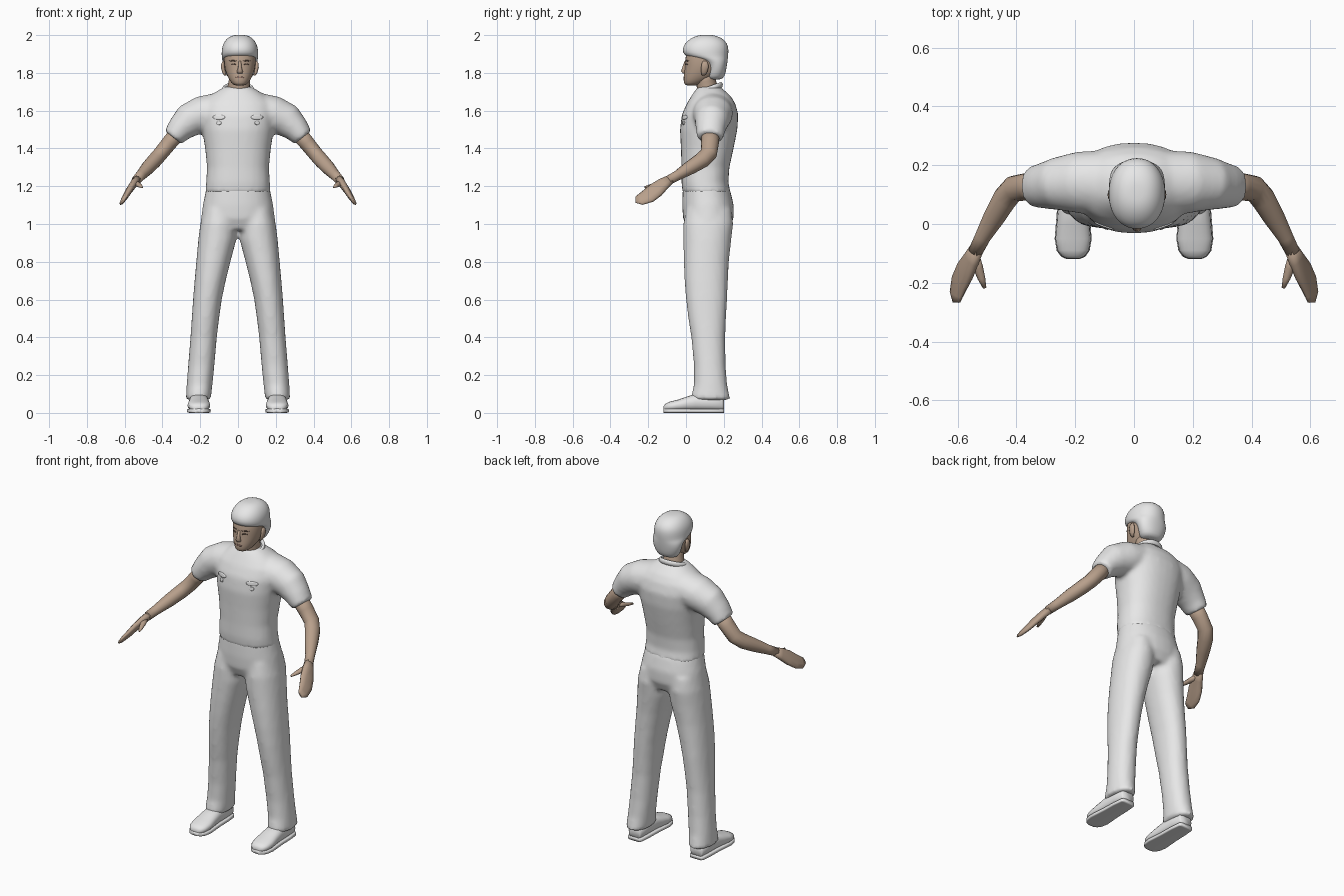
import bpy, bmesh, math
from mathutils import Vector

if "Cube" in bpy.data.objects:
    bpy.data.objects.remove(bpy.data.objects["Cube"])

X, Y, Z = Vector((1, 0, 0)), Vector((0, 1, 0)), Vector((0, 0, 1))


def material(name, rgb):
    m = bpy.data.materials.new(name)
    m.diffuse_color = (*rgb, 1)
    m.use_nodes = True
    m.node_tree.nodes["Principled BSDF"].inputs["Base Color"].default_value = m.diffuse_color
    return m


CLOTH = material("light_grey", (0.8, 0.8, 0.8))
SKIN = material("tan_skin", (0.48, 0.35, 0.26))
DARK = material("dark_brown", (0.12, 0.08, 0.06))
LIP = material("lip_brown", (0.32, 0.19, 0.15))


def loft(bm, rings, hint=X, axis=None, n=20, p=2.0):
    """Closed skin over superelliptic rings (centre, half_a, half_b)."""
    loops = []
    cs = [Vector(r[0]) for r in rings]
    for i, (c, a, b) in enumerate(rings):
        t = axis or (cs[min(i + 1, len(cs) - 1)] - cs[max(i - 1, 0)]).normalized()
        u = (hint - t * hint.dot(t)).normalized()
        v = t.cross(u)
        loop = []
        for k in range(n):
            ca, sa = math.cos(math.tau * k / n), math.sin(math.tau * k / n)
            e = 2 / p
            loop.append(bm.verts.new(cs[i] + u * a * math.copysign(abs(ca) ** e, ca)
                                     + v * b * math.copysign(abs(sa) ** e, sa)))
        loops.append(loop)
    for l0, l1 in zip(loops, loops[1:]):
        for k in range(n):
            bm.faces.new((l0[k], l0[(k + 1) % n], l1[(k + 1) % n], l1[k]))
    bm.faces.new(loops[0][::-1])
    bm.faces.new(loops[-1])


def level(z, x0, x1, y0, y1):
    """Horizontal ring from its bounds."""
    return ((x0 + x1) / 2, (y0 + y1) / 2, z), abs(x1 - x0) / 2, (y1 - y0) / 2


def finish(name, bm, mat, subsurf=0, remesh=0):
    bmesh.ops.recalc_face_normals(bm, faces=bm.faces)
    me = bpy.data.meshes.new(name)
    for f in bm.faces:
        f.smooth = True
    bm.to_mesh(me)
    bm.free()
    me.materials.append(mat)
    ob = bpy.data.objects.new(name, me)
    bpy.context.collection.objects.link(ob)
    if remesh:
        r = ob.modifiers.new("merge", 'REMESH')
        r.mode, r.voxel_size, r.use_smooth_shade = 'VOXEL', remesh, True
        s = ob.modifiers.new("soften", 'SMOOTH')
        s.factor, s.iterations = 0.5, 5
    if subsurf:
        ob.modifiers.new("round", 'SUBSURF').levels = subsurf
        ob.modifiers["round"].render_levels = subsurf
    return ob


def plate(name, target, x, z, w, h, mat, thick=0.005):
    """Thin rounded plate wrapped onto the front of a part."""
    bm = bmesh.new()
    bmesh.ops.create_grid(bm, x_segments=6, y_segments=4, size=1)
    for v in bm.verts:
        gx, gy = v.co.x, v.co.y
        v.co = Vector((x + gx * w * (1 - 0.25 * gy * gy), -0.2, z + gy * h * (1 - 0.25 * gx * gx)))
    ob = finish(name, bm, mat)
    s = ob.modifiers.new("wrap", 'SHRINKWRAP')
    s.target, s.wrap_method = target, 'PROJECT'
    s.use_project_y, s.use_positive_direction = True, True
    t = ob.modifiers.new("thickness", 'SOLIDIFY')
    t.thickness, t.offset = thick, 0


# Shirt: torso and two short sleeves merged
bm = bmesh.new()
torso = [(1.165, .173, -.018, .236), (1.22, .169, -.024, .224), (1.3, .164, -.024, .23),
         (1.4, .174, -.027, .252), (1.5, .19, -.032, .272), (1.58, .2, -.022, .277),
         (1.64, .19, .005, .26), (1.68, .145, .03, .235), (1.71, .1, .05, .2), (1.728, .07, .065, .18)]
loft(bm, [level(z, -r, r, a, b) for z, r, a, b in torso], axis=Z, n=32, p=2.3)
for s in (-1, 1):
    loft(bm, [((s * .08, .14, 1.605), .11, .095), ((s * .19, .142, 1.58), .105, .098),
              ((s * .262, .137, 1.547), .09, .09), ((s * .31, .13, 1.5), .078, .07),
              ((s * .345, .127, 1.457), .07, .056)], hint=Y, n=24)
shirt = finish("shirt", bm, CLOTH, remesh=0.013)

# Trousers: hips and two slightly flared legs merged
bm = bmesh.new()
hips = [(1.23, .16, -.014, .212), (1.17, .172, -.018, .236), (1.1, .186, -.02, .253),
        (1.03, .196, -.016, .252), (.97, .19, .01, .225)]
loft(bm, [level(z, -r, r, a, b) for z, r, a, b in hips], axis=Z, n=32, p=2.2)
leg = [(1.08, .02, .18, .0, .24), (1.0, .006, .2, -.014, .25), (.92, .008, .21, -.014, .24),
       (.8, .04, .221, -.012, .227), (.7, .065, .23, -.008, .222), (.6, .086, .238, .0, .218),
       (.5, .1, .245, .012, .212), (.4, .112, .252, .028, .207), (.25, .125, .264, .042, .21),
       (.15, .135, .272, .042, .218), (.09, .142, .275, .028, .23), (.068, .145, .276, .03, .238)]
for s in (-1, 1):
    loft(bm, [level(z, s * x0, s * x1, a, b) for z, x0, x1, a, b in leg], axis=Z, n=28, p=2.15)
finish("trousers", bm, CLOTH, remesh=0.013)

# Shoes with soles
shoe = [(.2, .036, .075), (.19, .044, .09), (.13, .05, .1), (.05, .052, .1), (.0, .056, .085),
        (-.05, .06, .068), (-.09, .053, .058), (-.11, .038, .048), (-.118, .02, .036)]
for s, side in ((-1, "left"), (1, "right")):
    bm = bmesh.new()
    loft(bm, [((s * .207, y, .01 + h / 2 - .005), w, h / 2 - .005) for y, w, h in shoe],
         axis=-Y, p=2.4)
    finish(side + "_shoe", bm, CLOTH)
    bm = bmesh.new()
    loft(bm, [((s * .207, y * 1.01, .011), w + .003, .011) for y, w, h in shoe], axis=-Y, p=6)
    finish(side + "_sole", bm, CLOTH)

# Bare arms, flat hands and thumbs
for s, side in ((-1, "left"), (1, "right")):
    bm = bmesh.new()
    loft(bm, [((s * .31, .13, 1.495), .05, .045), ((s * .365, .127, 1.428), .047, .042),
              ((s * .41, .12, 1.372), .045, .04), ((s * .44, .085, 1.338), .044, .04),
              ((s * .475, .025, 1.3), .038, .037), ((s * .515, -.045, 1.257), .027, .028),
              ((s * .54, -.095, 1.23), .025, .025)], hint=Y, n=14)
    finish(side + "_arm", bm, SKIN)
    bm = bmesh.new()
    flat = Vector((s * .52, -.1, -.8))
    loft(bm, [((s * .533, -.08, 1.238), .024, .022), ((s * .553, -.12, 1.212), .036, .02),
              ((s * .575, -.16, 1.18), .046, .018), ((s * .594, -.2, 1.148), .045, .015),
              ((s * .605, -.24, 1.13), .036, .011), ((s * .604, -.267, 1.128), .02, .007)],
         hint=flat, n=10, p=2.5)
    finish(side + "_hand", bm, SKIN)
    bm = bmesh.new()
    loft(bm, [((s * .545, -.11, 1.22), .02, .015), ((s * .53, -.15, 1.21), .017, .013),
              ((s * .519, -.185, 1.202), .013, .01), ((s * .508, -.218, 1.195), .006, .005)], n=8)
    finish(side + "_thumb", bm, SKIN)

# Neck and collar
bm = bmesh.new()
loft(bm, [((0, .125, 1.66), .066, .06), ((.002, .115, 1.71), .06, .056),
          ((.008, .105, 1.76), .056, .052), ((.01, .1, 1.8), .055, .05)])
finish("neck", bm, SKIN)
bm = bmesh.new()
N, M = 28, 8
grid = []
for i in range(N):
    a = math.tau * i / N
    ring = []
    for j in range(M):
        b = math.tau * j / M
        r = 1 + .13 * math.cos(b)
        ring.append(bm.verts.new((.075 * r * math.cos(a), .118 + .068 * r * math.sin(a),
                                  1.712 + .024 * math.sin(a) + .016 * math.sin(b))))
    grid.append(ring)
for i in range(N):
    for j in range(M):
        k, l = (i + 1) % N, (j + 1) % M
        bm.faces.new((grid[i][j], grid[k][j], grid[k][l], grid[i][l]))
finish("collar", bm, CLOTH)

# Head
HX = .01
bm = bmesh.new()
skull = [(1.732, .026, -.002, .06), (1.745, .044, -.012, .09), (1.775, .064, -.014, .15),
         (1.81, .077, -.009, .178), (1.84, .083, -.006, .188), (1.87, .085, -.006, .192),
         (1.92, .084, .005, .195), (1.96, .065, .03, .17)]
loft(bm, [level(z, HX - r, HX + r, a, b) for z, r, a, b in skull], axis=Z, n=24, p=2.15)
head = finish("head", bm, SKIN, subsurf=1)

# Hair: cap with a fringe, longer at the nape
bm = bmesh.new()
hair = [(1.763, .05, .12, .185), (1.78, .068, .105, .205), (1.82, .086, .115, .214),
        (1.86, .093, .1, .22), (1.878, .096, .035, .222), (1.892, .097, -.014, .224),
        (1.925, .097, -.02, .226), (1.955, .089, -.008, .22), (1.982, .07, .022, .195),
        (1.997, .045, .055, .16), (2.001, .02, .085, .13)]
loft(bm, [level(z, HX - r, HX + r, a, b) for z, r, a, b in hair], axis=Z, n=28, p=2.15)
finish("hair", bm, CLOTH, subsurf=1)

# Nose and ears
bm = bmesh.new()
loft(bm, [((HX, .0, 1.862), .007, .008), ((HX, -.008, 1.83), .009, .012),
          ((HX, -.012, 1.808), .016, .015), ((HX, -.006, 1.796), .013, .01)], axis=Z, n=10)
finish("nose", bm, SKIN)
for s, side in ((-1, "left"), (1, "right")):
    bm = bmesh.new()
    loft(bm, [((HX + s * .076, .092, 1.785), .006, .008), ((HX + s * .084, .096, 1.8), .009, .016),
              ((HX + s * .09, .1, 1.83), .01, .021), ((HX + s * .09, .1, 1.85), .008, .018),
              ((HX + s * .086, .1, 1.862), .005, .01)], axis=Z, n=10)
    finish(side + "_ear", bm, SKIN)
    # Eyes, brows and chest pocket flaps
    plate(side + "_eye", head, HX + s * .034, 1.845, .013, .004, DARK)
    plate(side + "_brow", head, HX + s * .036, 1.864, .019, .003, DARK)
    plate(side + "_pocket_flap", shirt, s * .1, 1.565, .032, .012, CLOTH, .009)
    plate(side + "_pocket_button", shirt, s * .1, 1.535, .012, .01, CLOTH, .009)
plate("mouth", head, HX, 1.776, .023, .004, LIP)
